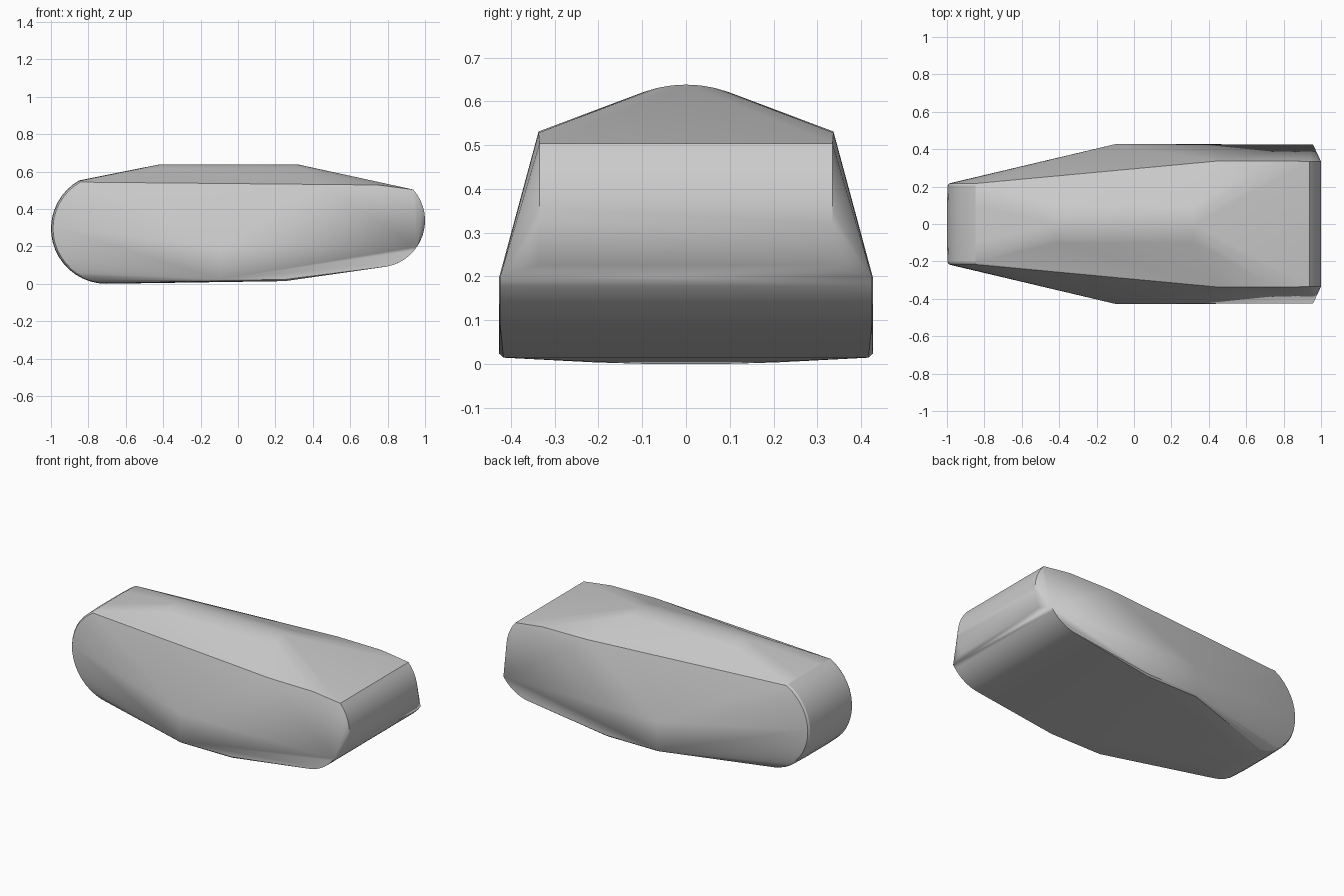
import bpy
import bmesh
from math import sin, cos, radians

cube = bpy.data.objects.get("Cube")
if cube:
    bpy.data.objects.remove(cube, do_unlink=True)

points = []


def pair(x, y, z):
    """Add a point and its mirror image across the middle plane."""
    points.extend([(x, y, z), (x, -y, z)])


def arc(cx, cz, r, y, start, end, steps):
    """Add a mirrored arc in the side profile at half width y."""
    for i in range(steps + 1):
        a = radians(start + (end - start) * i / steps)
        pair(cx + r * cos(a), y, cz + r * sin(a))


# Narrow rounded end, slightly crowned toward the middle
arc(-0.705, 0.297, 0.295, 0.10, 119, 270, 18)
arc(-0.705, 0.297, 0.292, 0.205, 119, 270, 18)
arc(-0.705, 0.297, 0.284, 0.217, 119, 270, 18)

# Wide rounded end: upper band, then the full width lower band
arc(0.75, 0.34, 0.25, 0.335, 41.5, -80, 16)
arc(0.75, 0.34, 0.25, 0.425, -34, -80, 8)

# Flanks: vertical corner and softened bottom edge
pair(-0.10, 0.427, 0.20)
for x in (-0.10, 0.25):
    pair(x, 0.427, 0.025)
    pair(x, 0.417, 0.016)

# Shoulders
pair(0.45, 0.337, 0.533)
pair(0.75, 0.337, 0.53)

# Rounded ridge along the top
for x in (-0.42, 0.32):
    for i in range(6):
        y = 0.1 * i / 5
        pair(x, y, 0.64 - 1.8 * y * y)

# Wrap the body around the guide points
bm = bmesh.new()
for p in points:
    bm.verts.new(p)
bmesh.ops.remove_doubles(bm, verts=bm.verts[:], dist=0.0005)
bmesh.ops.convex_hull(bm, input=bm.verts[:])
loose = [v for v in bm.verts if not v.link_faces]
bmesh.ops.delete(bm, geom=loose, context="VERTS")
bmesh.ops.dissolve_limit(bm, angle_limit=radians(0.5),
                         verts=bm.verts[:], edges=bm.edges[:])
bmesh.ops.recalc_face_normals(bm, faces=bm.faces[:])
low = min(v.co.z for v in bm.verts)
for v in bm.verts:
    v.co.z -= low

mesh = bpy.data.meshes.new("faceted_body")
bm.to_mesh(mesh)
bm.free()
body = bpy.data.objects.new("faceted_body", mesh)
bpy.context.collection.objects.link(body)

# Plain grey finish
grey = bpy.data.materials.new("light_grey")
grey.use_nodes = True
colour = (0.6, 0.6, 0.6, 1)
grey.diffuse_color = colour
grey.node_tree.nodes["Principled BSDF"].inputs["Base Color"].default_value = colour
mesh.materials.append(grey)

bpy.ops.object.select_all(action="DESELECT")
body.select_set(True)
bpy.context.view_layer.objects.active = body
bpy.ops.object.shade_smooth_by_angle(angle=radians(20))
